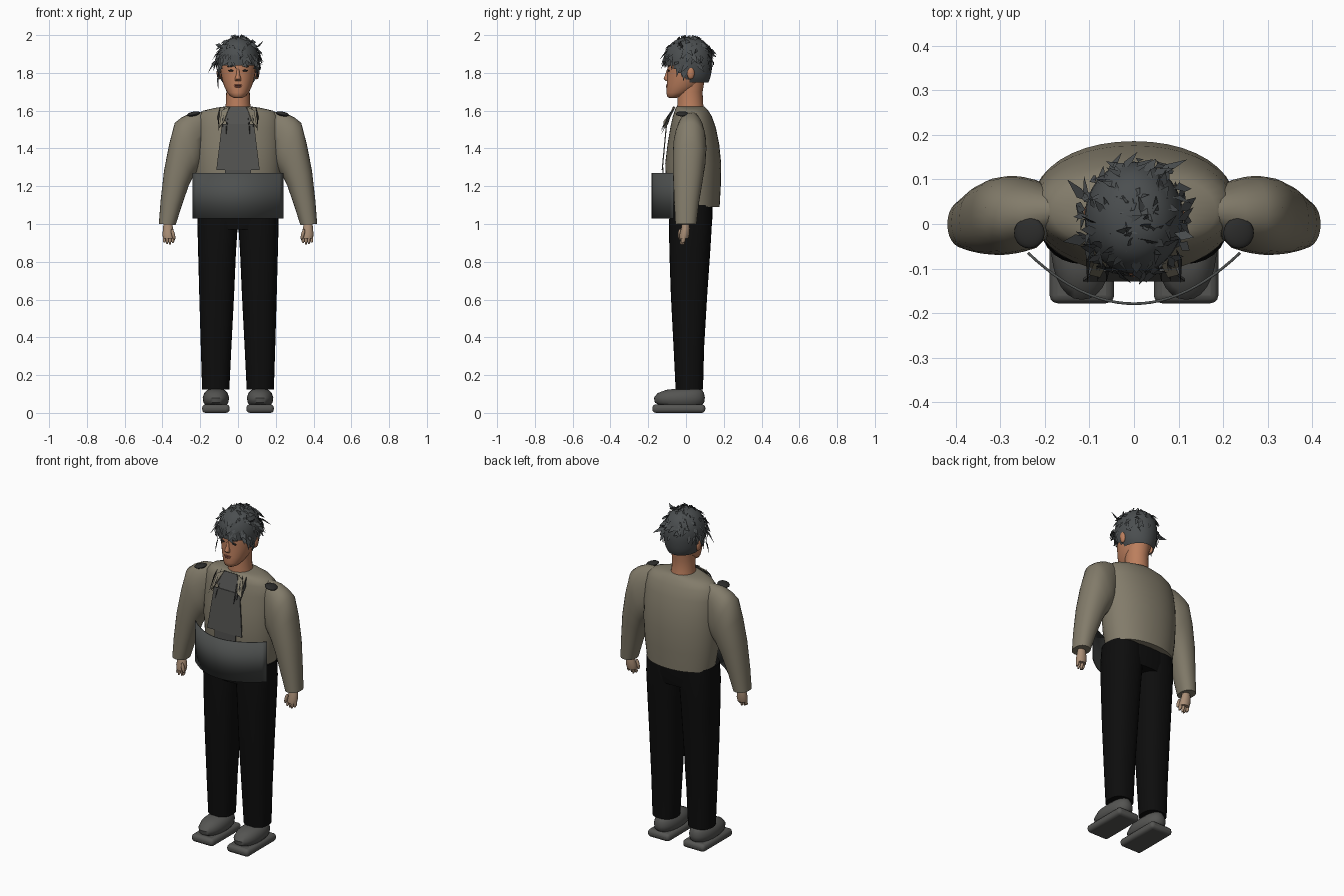
import bpy, bmesh, math, random
from mathutils import Vector as V

cube = bpy.data.objects.get("Cube")
if cube:
    bpy.data.objects.remove(cube, do_unlink=True)
random.seed(4)


def material(name, r, g, b):
    m = bpy.data.materials.new(name)
    m.use_nodes = True
    m.diffuse_color = (r, g, b, 1)
    node = m.node_tree.nodes["Principled BSDF"]
    node.inputs["Base Color"].default_value = (r, g, b, 1)
    node.inputs["Roughness"].default_value = 0.8
    return m


KHAKI = material("khaki cloth", .225, .20, .145)
GREY = material("grey cloth", .085, .085, .08)
BELT = material("belt grey", .075, .08, .078)
HAIR = material("hair grey", .07, .077, .08)
SKIN = material("face skin", .50, .21, .11)
HAND = material("hand skin", .40, .27, .18)
BLACK = material("black cloth", .004, .004, .004)
SHOE = material("shoe grey", .09, .09, .085)
DARK = material("dark trim", .025, .025, .024)
LIP = material("lips", .30, .09, .06)


def finish(name, bm, mat, smooth=True):
    bmesh.ops.recalc_face_normals(bm, faces=bm.faces)
    me = bpy.data.meshes.new(name)
    bm.to_mesh(me)
    bm.free()
    me.materials.append(mat)
    ob = bpy.data.objects.new(name, me)
    bpy.context.collection.objects.link(ob)
    if smooth:
        bpy.ops.object.select_all(action="DESELECT")
        ob.select_set(True)
        bpy.context.view_layer.objects.active = ob
        bpy.ops.object.shade_smooth_by_angle(angle=math.radians(45))
    return ob


def level(z, rx, y0, y1, cx=0):
    """Horizontal ring: centre and two half axes."""
    return V((cx, (y0 + y1) / 2, z)), V((rx, 0, 0)), V((0, (y1 - y0) / 2, 0))


def loft(name, rings, mat, power=1, n=28, cut=None):
    """Skin closed rings; power below 1 squares them; cut removes faces."""
    bm = bmesh.new()
    loops = []
    for c, u, v in rings:
        loop = []
        for i in range(n):
            a = 2 * math.pi * i / n
            p, q = math.cos(a), math.sin(a)
            loop.append(bm.verts.new(c + u * math.copysign(abs(p) ** power, p)
                                     + v * math.copysign(abs(q) ** power, q)))
        loops.append(loop)
    for a, b in zip(loops, loops[1:]):
        for i in range(n):
            j = (i + 1) % n
            bm.faces.new((a[i], a[j], b[j], b[i]))
    bm.faces.new(loops[0])
    bm.faces.new(loops[-1])
    if cut:
        gone = [f for f in bm.faces if cut(f.calc_center_median())]
        bmesh.ops.delete(bm, geom=gone, context="FACES")
    return finish(name, bm, mat)


def blob(name, centre, radii, mat, tilt=0):
    bm = bmesh.new()
    bmesh.ops.create_uvsphere(bm, u_segments=20, v_segments=12, radius=1)
    bmesh.ops.scale(bm, vec=radii, verts=bm.verts)
    ob = finish(name, bm, mat)
    ob.location = centre
    ob.rotation_euler.y = tilt
    return ob


def plate(name, points, mat, thick=0.006):
    bm = bmesh.new()
    bm.faces.new([bm.verts.new(p) for p in points])
    ob = finish(name, bm, mat, False)
    mod = ob.modifiers.new("thickness", "SOLIDIFY")
    mod.thickness = thick
    mod.offset = 0
    return ob


def add_lock(bm, base, tip, width):
    """One kite shaped strand of hair or ribbon."""
    base, tip = V(base), V(tip)
    d = tip - base
    out = V((base.x, base.y - .015, .02))
    side = d.cross(out).normalized() * width
    mid = base + d * .35 + out.normalized() * .006
    bm.faces.new([bm.verts.new(p) for p in (base, mid + side, tip, mid - side)])


# Trousers, shoes, sleeves and hands on both sides
for s, side in ((1, "left"), (-1, "right")):
    loft(side + "_trouser_leg", [level(z, rx, a, b, s * cx) for z, rx, a, b, cx in (
        (.125, .072, -.055, .09, .118), (.35, .081, -.066, .096, .116),
        (.62, .092, -.08, .112, .113), (.85, .100, -.088, .128, .111),
        (1.0, .107, -.09, .137, .108), (1.1, .104, -.085, .137, .106))], BLACK, .85)

    bm = bmesh.new()
    bmesh.ops.create_cube(bm, size=1)
    bmesh.ops.scale(bm, vec=(.145, .28, .045), verts=bm.verts)
    sole = finish(side + "_shoe_sole", bm, SHOE)
    sole.location = (s * .117, -.038, .0225)
    bev = sole.modifiers.new("rounding", "BEVEL")
    bev.width, bev.segments = .018, 3
    loft(side + "_shoe_upper", [level(z, rx, a, b, s * .117) for z, rx, a, b in (
        (.04, .055, -.14, .08), (.055, .066, -.165, .096), (.08, .07, -.17, .1),
        (.105, .062, -.15, .095), (.122, .045, -.105, .085), (.128, .02, -.05, .06))], SHOE, .9)

    rings = []
    for ox, oz, ix, iz, y0, y1 in (
            (.19, 1.595, .18, 1.38, -.02, .08), (.25, 1.588, .20, 1.30, -.055, .1),
            (.30, 1.563, .215, 1.28, -.064, .107), (.335, 1.535, .225, 1.265, -.068, .108),
            (.365, 1.42, .238, 1.25, -.07, .104), (.392, 1.28, .262, 1.2, -.068, .09),
            (.41, 1.12, .30, 1.09, -.062, .068), (.419, 1.0, .33, .995, -.056, .055)):
        o, i = V((s * ox, 0, oz)), V((s * ix, 0, iz))
        rings.append(((o + i) / 2 + V((0, (y0 + y1) / 2, 0)), (o - i) / 2, V((0, (y1 - y0) / 2, 0))))
    loft(side + "_sleeve", rings, KHAKI, .9)
    blob(side + "_shoulder_patch", (s * .235, -.02, 1.583), (.035, .035, .012), DARK, s * .2)

    loft(side + "_palm", [level(z, rx, a, b, s * cx) for z, rx, a, b, cx in (
        (1.01, .022, -.02, .018, .372), (.975, .027, -.026, .02, .37),
        (.945, .032, -.034, .018, .368), (.922, .028, -.034, .012, .367))], HAND)
    for k in range(4):
        x, y = .345 + k * .015, -.016 + .006 * (k % 2)
        low = .888 + .008 * abs(k - 1.4)
        loft(f"{side}_finger_{k + 1}", [level(.935, .0085, y - .011, y + .011, s * x),
             level(.908, .0075, y - .015, y + .006, s * x),
             level(low, .004, y - .016, y, s * x)], HAND, n=10)
    blob(side + "_thumb", (s * .343, -.032, .945), (.009, .011, .03), HAND, s * .25)

    # Open collar, ribbon ends and ear
    plate(side + "_collar", [(s * .045, -.06, 1.62), (s * .085, -.075, 1.6),
          (s * .10, -.112, 1.51), (s * .075, -.118, 1.54)], KHAKI)
    bm = bmesh.new()
    for x, z in ((.062, 1.47), (.082, 1.5), (.105, 1.49)):
        add_lock(bm, (s * (x - .01), -.055, 1.62), (s * x, -.132, z), .008)
    finish(side + "_ribbon", bm, DARK, False)
    blob(side + "_ear", (s * .1, .025, 1.8), (.013, .02, .034), SKIN)

    # Painted face details
    blob(side + "_eye", (s * .037, -.091, 1.812), (.016, .005, .005), DARK)
    blob(side + "_brow", (s * .038, -.092, 1.836), (.021, .005, .004), HAIR, s * .08)

# Jacket body
loft("jacket_body", [level(*r) for r in (
    (1.09, .205, -.09, .178), (1.2, .222, -.105, .184), (1.32, .23, -.11, .186),
    (1.42, .23, -.098, .176), (1.51, .225, -.083, .158), (1.57, .215, -.07, .137),
    (1.6, .185, -.06, .118), (1.615, .12, -.055, .105), (1.622, .07, -.05, .095))], KHAKI, .95, 40)
loft("trouser_seat", [level(.97, .19, -.08, .13), level(1.03, .208, -.088, .14),
                      level(1.1, .2, -.085, .14)], BLACK, .85)

# Shirt front: bib, throat piece and lower tab
plate("shirt_bib", [(-.115, -.126, 1.285), (.115, -.126, 1.285),
                    (.085, -.103, 1.53), (-.085, -.103, 1.53)], GREY)
plate("shirt_throat", [(-.05, -.1, 1.525), (.05, -.1, 1.525), (.075, -.092, 1.555),
                       (.04, -.066, 1.622), (-.04, -.066, 1.622), (-.075, -.092, 1.555)], GREY)
plate("shirt_tab", [(-.07, -.122, 1.2), (.07, -.122, 1.2),
                    (.07, -.122, 1.3), (-.07, -.122, 1.3)], GREY)

# Wide curved waist band standing off the front
bm = bmesh.new()
last = None
for k in range(25):
    x = -.24 + .02 * k
    y = -.182 + .115 * (x / .24) ** 2
    pair = [bm.verts.new((x, y, z)) for z in (1.03, 1.27)]
    if last:
        bm.faces.new((last[0], pair[0], pair[1], last[1]))
    last = pair
band = finish("waist_band", bm, BELT)
band.modifiers.new("thickness", "SOLIDIFY").thickness = .006

# Neck and head
loft("neck", [level(1.59, .072, -.05, .1), level(1.64, .064, -.045, .09),
              level(1.7, .062, -.045, .088), level(1.77, .066, -.04, .1)], SKIN)
loft("head", [level(*r) for r in (
    (1.668, .022, -.09, -.05), (1.675, .038, -.1, -.02), (1.695, .056, -.104, .03),
    (1.73, .074, -.102, .075), (1.77, .086, -.1, .1), (1.81, .092, -.098, .112),
    (1.86, .095, -.1, .118), (1.91, .085, -.085, .11), (1.95, .05, -.05, .08))], SKIN)
loft("nose", [level(1.758, .016, -.108, -.08), level(1.768, .017, -.119, -.08),
              level(1.79, .010, -.110, -.08), level(1.82, .007, -.1, -.08)], SKIN, n=12)
blob("upper_lip", (0, -.1, 1.735), (.024, .006, .004), LIP)
blob("lower_lip", (0, -.101, 1.727), (.018, .006, .005), LIP)

# Hair cap with an open face
loft("hair_cap", [level(*r) for r in (
    (1.75, .082, -.08, .118), (1.765, .092, -.09, .125), (1.78, .1, -.1, .13),
    (1.8, .105, -.105, .134), (1.82, .108, -.109, .137), (1.84, .11, -.111, .139),
    (1.86, .111, -.112, .14), (1.89, .109, -.11, .138), (1.92, .1, -.1, .13),
    (1.95, .085, -.083, .113), (1.97, .066, -.062, .092), (1.983, .042, -.035, .065),
    (1.988, .015, -.01, .03))], HAIR, n=36,
    cut=lambda c: c.z < 1.85 and c.y < .015 - 1.1 * (c.z - 1.76))

# Loose strands over the cap, fringe and stray tufts
bm = bmesh.new()
for k in range(130):
    a, e = random.uniform(0, 2 * math.pi), random.uniform(-.1, 1.45)
    d = V((math.cos(a) * math.cos(e), math.sin(a) * math.cos(e), math.sin(e)))
    p = V((d.x * .111, .014 + d.y * .126, 1.86 + d.z * .128))
    swirl = V((-math.sin(a), math.cos(a), 0)) * random.uniform(-.04, .04)
    drop = V((d.x * d.z, d.y * d.z, -math.cos(e))) * random.uniform(.03, .06)
    tip = p + swirl + drop + d * random.uniform(.004, .02)
    tip.z = min(tip.z, 1.995)
    add_lock(bm, p, tip, random.uniform(.007, .015))
for k in range(11):
    x = -.085 + .017 * k
    y = .01 - .122 * math.sqrt(1 - (x / .115) ** 2)
    add_lock(bm, (x, y, 1.9), (x + random.uniform(-.015, .015), y - .004,
             random.uniform(1.81, 1.85)), .013)
for s in (-1, 1):
    add_lock(bm, (s * .095, -.03, 1.88), (s * .102, -.05, 1.775), .016)
    add_lock(bm, (s * .1, .0, 1.85), (s * .106, -.015, 1.755), .016)
for base, tip, w in (
        ((-.1, -.03, 1.88), (-.16, -.04, 1.8), .014), ((-.1, .05, 1.87), (-.15, .1, 1.84), .014),
        ((-.1, -.04, 1.8), (-.105, -.07, 1.71), .01), ((.1, .03, 1.9), (.14, .06, 1.85), .014),
        ((.09, -.02, 1.93), (.135, -.03, 1.97), .012), ((.05, .11, 1.9), (.12, .145, 1.86), .013),
        ((.1, -.04, 1.86), (.125, -.06, 1.84), .012), ((-.08, .0, 1.94), (-.12, .02, 1.95), .012),
        ((-.04, .0, 1.97), (.02, .02, 2.0), .014), ((.0, -.03, 1.97), (.05, -.04, 1.99), .012)):
    add_lock(bm, base, tip, w)
finish("hair_strands", bm, HAIR, False)
